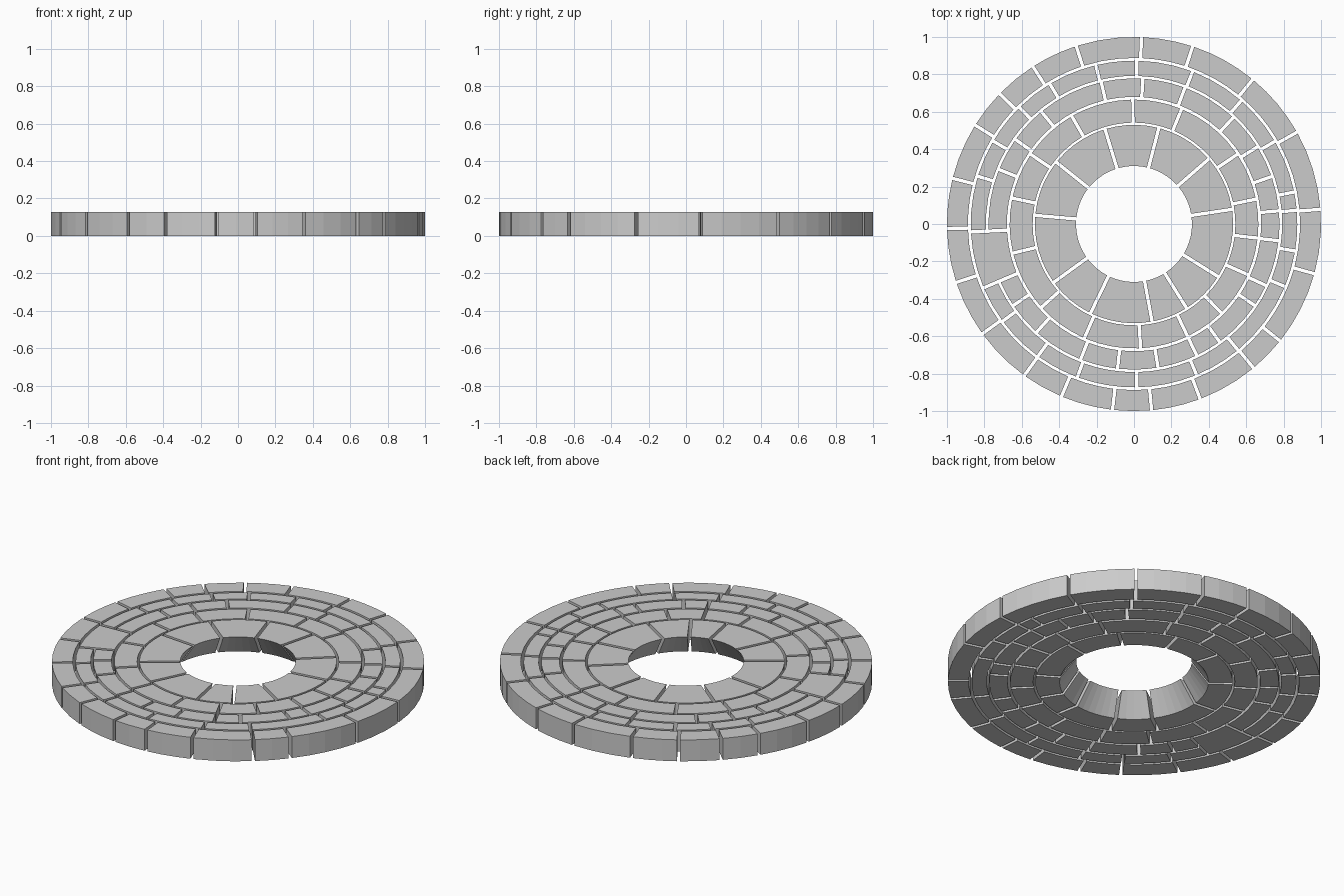
import bpy, bmesh
from math import radians, degrees, cos, sin, asin, ceil

if "Cube" in bpy.data.objects:
    bpy.data.objects.remove(bpy.data.objects["Cube"])

HEIGHT = 0.127
HALF_GAP = 0.009


def paving_stone(name, a0, a1, r_in, r_out, r_in_low=None):
    """Wedge-shaped block between two joints; the joints stay parallel-sided."""
    r_in_low = r_in_low or r_in
    steps = max(2, ceil((a1 - a0) / 7))
    bm = bmesh.new()

    def arc(r, z):
        trim = degrees(asin(HALF_GAP / r))
        s, e = a0 + trim, a1 - trim
        pts = []
        for i in range(steps + 1):
            a = radians(s + (e - s) * i / steps)
            pts.append(bm.verts.new((r * cos(a), r * sin(a), z)))
        return pts

    # cross-section corners, swept along the arc
    rails = [arc(r_in_low, 0), arc(r_out, 0), arc(r_out, HEIGHT), arc(r_in, HEIGHT)]
    for i in range(steps):
        for k in range(4):
            p, q = rails[k], rails[(k + 1) % 4]
            bm.faces.new((p[i], q[i], q[i + 1], p[i + 1]))
    bm.faces.new([r[0] for r in rails])
    bm.faces.new([r[-1] for r in rails])
    bmesh.ops.recalc_face_normals(bm, faces=bm.faces)
    mesh = bpy.data.meshes.new(name)
    bm.to_mesh(mesh)
    bm.free()
    bpy.context.collection.objects.link(bpy.data.objects.new(name, mesh))


# Each course: inner radius, outer radius, lower inner radius, joint angles
courses = {
    "inner_rim": (0.31, 0.53, 0.40,
                  [8.5, 41, 75.5, 107, 141.5, 175, 216, 244, 280.5, 302, 328]),
    "second_course": (0.542, 0.665, None,
                      [11.5, 34, 67.5, 90.5, 120, 146, 168, 193.5, 222, 246.5,
                       273, 295.5, 314.5, 336, 353.5]),
    "third_course": (0.68, 0.778, None,
                     [5.2, 19, 32, 47, 69.5, 86.5, 103, 129.5, 144.5, 158, 182.8,
                      203, 214, 228, 248.5, 263.5, 279.5, 295.5, 306, 326, 335, 353.4]),
    "fourth_course": (0.792, 0.873, None,
                      [4.8, 11.3, 30.4, 49, 69, 89, 103.5, 121, 134.5, 149.5, 163,
                       182.8, 203, 216.5, 234, 249.7, 271, 292.5, 309.5, 337.5, 350.5]),
    "outer_rim": (0.888, 1.0, None,
                  [4.5, 29.4, 50.6, 71.7, 87.7, 108, 122.7, 135.9, 148.1, 165.9, 181.4,
                   198.2, 215.9, 234.1, 247.2, 263.4, 275.4, 290.7, 309.7, 321.3, 344.6]),
}

WIDE = 182.8   # one wide stone fills the third and fourth courses from this joint
for name, (r_in, r_out, r_low, joints) in courses.items():
    for n, a0 in enumerate(joints):
        a1 = joints[n + 1] if n + 1 < len(joints) else joints[0] + 360
        if a0 == WIDE:
            if name == "third_course":
                paving_stone("wide_stone", a0, a1, r_in, courses["fourth_course"][1])
            continue
        paving_stone(f"{name}_stone_{n + 1}", a0, a1, r_in, r_out, r_low)
